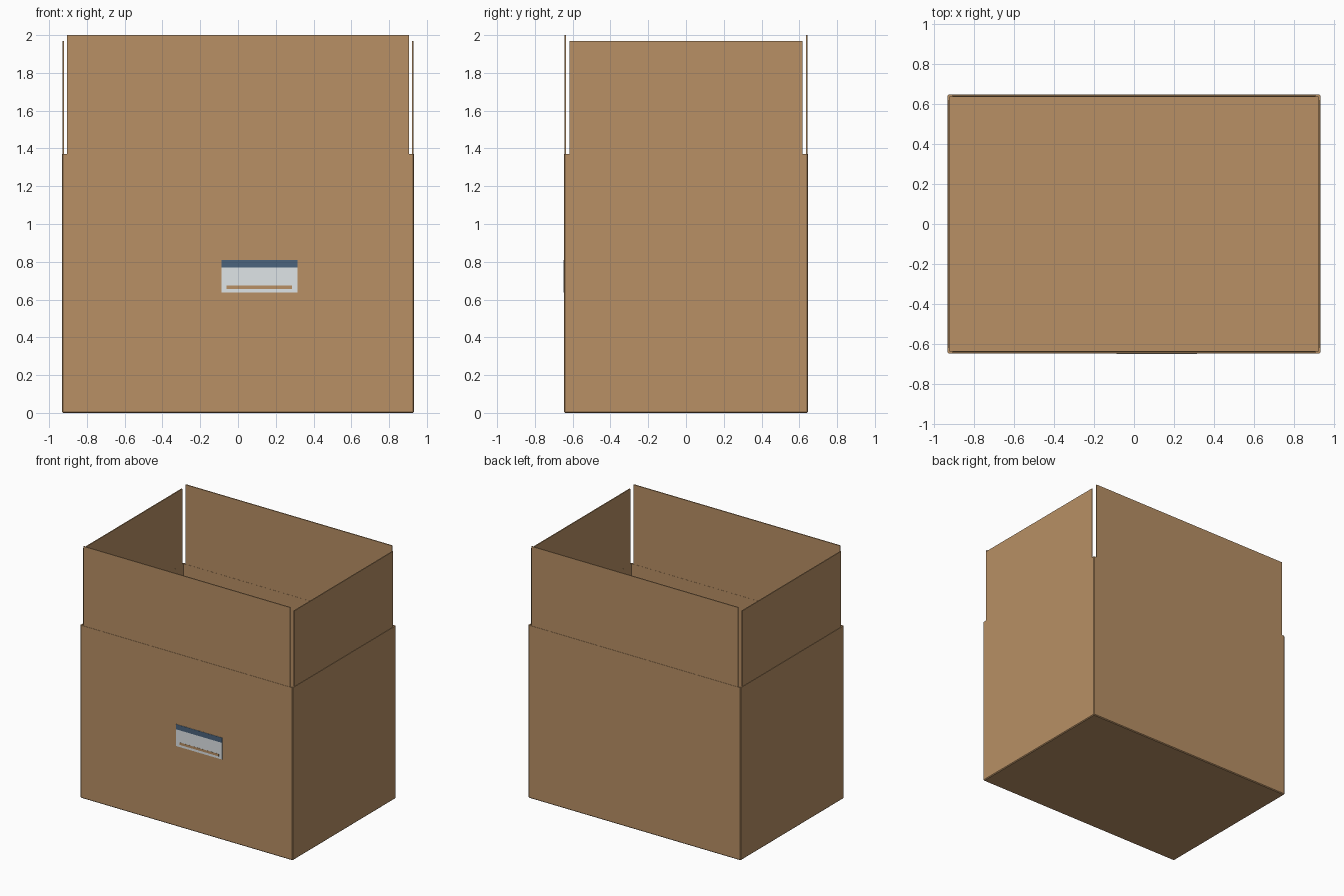
import bpy
import bmesh

if "Cube" in bpy.data.objects:
    bpy.data.objects.remove(bpy.data.objects["Cube"], do_unlink=True)

HX, HY, WALL_TOP, T = 0.932, 0.646, 1.37, 0.012   # half width, half depth, rim height, board
FLAP_T = 0.008


def material(name, rgb):
    mat = bpy.data.materials.new(name)
    mat.use_nodes = True
    colour = (*rgb, 1.0)
    mat.diffuse_color = colour
    bsdf = mat.node_tree.nodes["Principled BSDF"]
    bsdf.inputs["Base Color"].default_value = colour
    bsdf.inputs["Roughness"].default_value = 0.9
    return mat


cardboard = material("cardboard brown", (0.479, 0.279, 0.130))
paper = material("label white", (0.86, 0.91, 0.93))
ink = material("label blue", (0.07, 0.127, 0.205))


def finish(name, bm, mat):
    mesh = bpy.data.meshes.new(name)
    bm.to_mesh(mesh)
    bm.free()
    mesh.materials.append(mat)
    obj = bpy.data.objects.new(name, mesh)
    bpy.context.collection.objects.link(obj)
    return obj


def block(name, low, high, mat):
    """Axis-aligned box between two corners."""
    bm = bmesh.new()
    bmesh.ops.create_cube(bm, size=1)
    for v in bm.verts:
        v.co = [high[i] if v.co[i] > 0 else low[i] for i in range(3)]
    return finish(name, bm, mat)


# Carton body: open tray with folded outer edges and board thickness
bm = bmesh.new()
bmesh.ops.create_cube(bm, size=1)
for v in bm.verts:
    v.co = (v.co.x * 2 * HX, v.co.y * 2 * HY, (v.co.z + 0.5) * WALL_TOP)
lid = [f for f in bm.faces if f.normal.z > 0.5]
bmesh.ops.delete(bm, geom=lid, context="FACES_ONLY")
folds = [e for e in bm.edges if len(e.link_faces) == 2]
bmesh.ops.bevel(bm, geom=folds, offset=0.006, segments=1, affect="EDGES")
body = finish("carton_body", bm, cardboard)
board = body.modifiers.new("board thickness", "SOLIDIFY")
board.thickness = T
board.offset = -1

# Upright flaps: long pair front and back, shorter pair at the sides
for side, sign in (("front", -1), ("back", 1)):
    y = sorted((sign * (HY - 0.002), sign * (HY - 0.002 - FLAP_T)))
    block(side + "_flap", (-0.905, y[0], WALL_TOP - 0.005), (0.905, y[1], 2.0), cardboard)
for side, sign in (("right", -1), ("left", 1)):
    x = sorted((sign * (HX - 0.003), sign * (HX - 0.003 - FLAP_T)))
    block(side + "_flap", (x[0], -0.617, WALL_TOP - 0.005), (x[1], 0.617, 1.97), cardboard)

# Shipping label: paper, coloured header band and one plain printed stripe
block("label_paper", (-0.088, -HY - 0.002, 0.637), (0.315, -HY, 0.81), paper)
block("label_header", (-0.088, -HY - 0.003, 0.77), (0.315, -HY, 0.81), ink)
block("label_stripe", (-0.06, -HY - 0.003, 0.655), (0.285, -HY, 0.674), cardboard)
